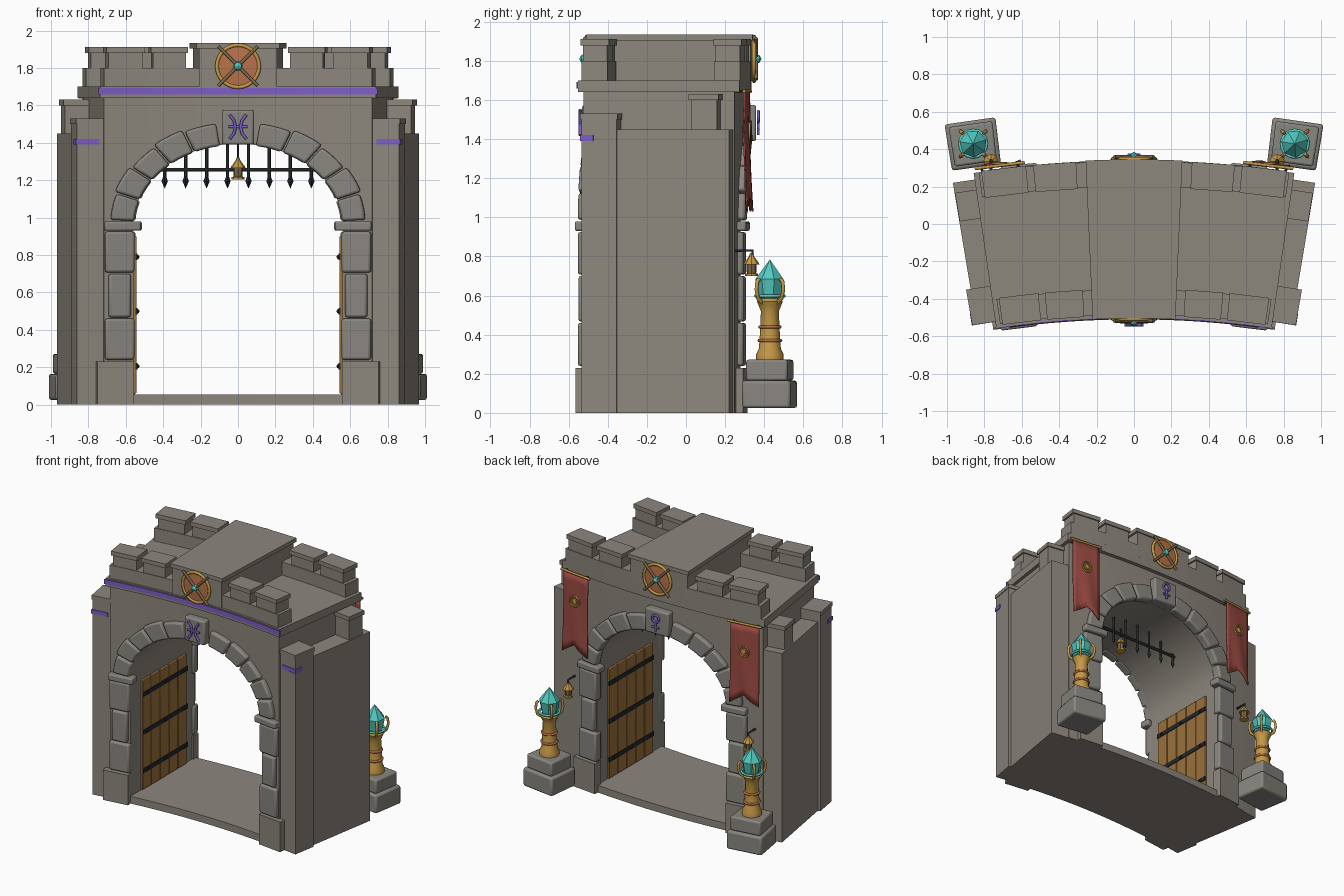
import bpy, bmesh, math
from mathutils import Vector

if "Cube" in bpy.data.objects:
    bpy.data.objects.remove(bpy.data.objects["Cube"])

def mat(name, r, g, b):
    m = bpy.data.materials.new(name)
    m.diffuse_color = (r, g, b, 1)
    m.use_nodes = True
    m.node_tree.nodes["Principled BSDF"].inputs["Base Color"].default_value = m.diffuse_color
    return m

STONE = mat("stone", .265, .240, .203)
TRIM = mat("trim_stone", .250, .238, .212)
PURPLE = mat("purple", .21, .11, .58)
TEAL = mat("teal_crystal", .09, .60, .54)
GOLD = mat("gold", .56, .32, .06)
COPPER = mat("copper", .48, .17, .07)
RED = mat("red_cloth", .33, .07, .055)
WOOD = mat("wood", .33, .165, .045)
IRON = mat("iron", .016, .020, .022)
BRONZE = mat("dark_bronze", .20, .14, .07)

RC, RM = 5.6, 5.52          # bend centre distance, radius where u equals x

def bend(u, y, z):
    t = u / RM
    return Vector(((RC + y) * math.sin(t), (RC + y) * math.cos(t) - RC, z))

def flat(x, y, z):
    return Vector((x, y, z))

def finish(name, bm, m, bevel=0, smooth=30):
    bmesh.ops.recalc_face_normals(bm, faces=bm.faces)
    me = bpy.data.meshes.new(name)
    bm.to_mesh(me)
    bm.free()
    ob = bpy.data.objects.new(name, me)
    bpy.context.collection.objects.link(ob)
    me.materials.append(m)
    if bevel:
        b = ob.modifiers.new("bevel", 'BEVEL')
        b.width, b.segments, b.limit_method, b.angle_limit = bevel, 2, 'ANGLE', .6
    if smooth:
        bpy.ops.object.select_all(action='DESELECT')
        ob.select_set(True)
        bpy.context.view_layer.objects.active = ob
        bpy.ops.object.shade_smooth_by_angle(angle=math.radians(smooth))
    return ob

def strip(name, sections, y0, y1, m, bevel=0, place=bend):
    """Solid swept through (lower point, upper point) pairs, between two depths."""
    bm = bmesh.new()
    rings = [[bm.verts.new(place(p[0], y, p[1])) for p, y in ((a, y0), (b, y0), (b, y1), (a, y1))]
             for a, b in sections]
    for r, s in zip(rings, rings[1:]):
        for i in range(4):
            bm.faces.new((r[i], r[(i + 1) % 4], s[(i + 1) % 4], s[i]))
    bm.faces.new(rings[0])
    bm.faces.new(rings[-1])
    return finish(name, bm, m, bevel)

def box(name, u0, u1, y0, y1, z0, z1, m=STONE, bevel=0, n=1, place=bend):
    us = [u0 + (u1 - u0) * i / n for i in range(n + 1)]
    return strip(name, [((u, z0), (u, z1)) for u in us], y0, y1, m, bevel, place)

def lathe(name, prof, loc, m, n=16, rot=(0, 0, 0), smooth=40):
    bm = bmesh.new()
    rings = [[bm.verts.new((r * math.cos(k * math.tau / n), r * math.sin(k * math.tau / n), h))
              for k in range(n)] for r, h in prof]
    for a, b in zip(rings, rings[1:]):
        for k in range(n):
            bm.faces.new((a[k], a[(k + 1) % n], b[(k + 1) % n], b[k]))
    bm.faces.new(rings[0])
    bm.faces.new(rings[-1])
    bmesh.ops.remove_doubles(bm, verts=bm.verts, dist=1e-5)
    ob = finish(name, bm, m, 0, smooth)
    ob.location, ob.rotation_euler = loc, rot
    return ob

def tube(name, pts, r, m, closed=False):
    cu = bpy.data.curves.new(name, 'CURVE')
    cu.dimensions, cu.bevel_depth, cu.bevel_resolution, cu.use_fill_caps = '3D', r, 1, True
    sp = cu.splines.new('POLY')
    sp.points.add(len(pts) - 1)
    for p, q in zip(sp.points, pts):
        p.co = (*q, 1)
    sp.use_cyclic_u = closed
    ob = bpy.data.objects.new(name, cu)
    bpy.context.collection.objects.link(ob)
    cu.materials.append(m)
    bpy.ops.object.select_all(action='DESELECT')
    ob.select_set(True)
    bpy.context.view_layer.objects.active = ob
    bpy.ops.object.convert(target='MESH')

def circle(c, r, n=20, upright=True):
    pts = [(r * math.cos(k * math.tau / n), r * math.sin(k * math.tau / n)) for k in range(n)]
    return [Vector(c) + Vector((a, 0, b) if upright else (a, b, 0)) for a, b in pts]

# Curved wall with a straight arched passage
A, B, SPRING = .56, .435, .96
wall = box("gate_wall", -.775, .775, -.475, .305, 0, 1.65, n=12)
secs = [((-A, .055), (-A, SPRING))]
for i in range(1, 32):
    t = math.pi * (1 - i / 32)
    secs.append(((A * math.cos(t), .055), (A * math.cos(t), SPRING + B * math.sin(t))))
secs.append(((A, .055), (A, SPRING)))
cutter = strip("passage_cutter", secs, -1, 1, STONE, place=flat)
cutter.hide_render = True
bo = wall.modifiers.new("passage", 'BOOLEAN')
bo.object, bo.operation, bo.solver = cutter, 'DIFFERENCE', 'EXACT'
bpy.ops.object.select_all(action='DESELECT')
wall.select_set(True)
bpy.context.view_layer.objects.active = wall
bpy.ops.object.modifier_apply(modifier="passage")
bpy.data.objects.remove(cutter)
bpy.ops.object.shade_smooth_by_angle(angle=math.radians(30))

# Cornice, deck and central raised block
box("cornice", -.80, .80, -.50, .335, 1.64, 1.70, n=12)
box("cornice_stripe", -.81, .81, -.506, -.498, 1.658, 1.692, PURPLE, n=12)
box("centre_block", -.225, .225, -.495, .335, 1.70, 1.905, n=4)
box("centre_cap", -.24, .24, -.505, .345, 1.905, 1.935, n=4)

for s in (-1, 1):
    # Parapets with two capped merlons per side, front and back
    for y0, y1 in ((-.485, -.35), (.20, .335)):
        box("parapet", s * .225, s * .775, y0, y1, 1.70, 1.80, n=4)
        for a, b in ((.30, .49), (.55, .75)):
            box("merlon", s * a, s * b, y0 + .005, y1 - .005, 1.80, 1.88)
            box("merlon_cap", s * (a - .012), s * (b + .012), y0 - .005, y1 + .005, 1.88, 1.912)
    # Flanking wings, stepped along the top
    box("wing", s * .74, s * .91, -.45, .30, 0, 1.45)
    box("wing_front_pier", s * .76, s * .93, -.462, -.28, 0, 1.50)
    box("wing_front_cap", s * .77, s * .935, -.468, -.275, 1.50, 1.53)
    box("wing_stripe", s * .80, s * .937, -.469, -.40, 1.39, 1.42, PURPLE)
    box("wing_rear_merlon", s * .76, s * .90, .10, .235, 1.45, 1.60)
    box("wing_rear_cap", s * .75, s * .908, .09, .245, 1.60, 1.632)

# Stone surround on both faces
for f, yo, yi in ((-1, -.51, -.44), (1, .34, .27)):
    k = RM / (RC + yo)                  # keeps widths equal on both faces
    for s in (-1, 1):
        box("plinth", s * .557 * k, s * .755 * k, yo, yi, 0, .23)
        for a, b, z0, z1 in ((.553, .71, .24, .46), (.572, .69, .467, .70), (.553, .71, .707, .925)):
            box("jamb_stone", s * a * k, s * b * k, yo - f * .005, yi, z0, z1, TRIM, .013)
        box("capital", s * .52 * k, s * .715 * k, yo + f * .01, yi, .93, .98, TRIM, .01)
        for i in range(5):
            secs = []
            for j in range(4):
                t = math.radians(3 + 15.6 * i + 14.6 * j / 3)
                g = .012 if i % 2 else 0
                c, d = s * math.cos(t) * k, math.sin(t)
                secs.append((((A - .005) * c, SPRING + (B - .005) * d),
                             ((.68 + g) * c, SPRING + (.55 + g) * d)))
            strip("arch_stone", secs, yo, yi, TRIM, .013)
    box("keystone", -.093, .093, yo + f * .02, yi, 1.39, 1.575, TRIM, .012)

    # Raised ornament on the keystone
    yg = yo + f * .03
    if f < 0:
        for s in (-1, 1):
            tube("ornament_arc", [(s * x, yg, z) for x, z in
                 ((.045, 1.55), (.022, 1.52), (.013, 1.485), (.022, 1.45), (.045, 1.42))], .009, PURPLE)
        tube("ornament_bar", [(-.05, yg, 1.485), (.05, yg, 1.485)], .008, PURPLE)
    else:
        tube("ornament_ring", circle((0, yg, 1.515), .028), .008, PURPLE, True)
        tube("ornament_stem", [(0, yg, 1.488), (0, yg, 1.42)], .008, PURPLE)
        tube("ornament_bar", [(-.03, yg, 1.45), (.03, yg, 1.45)], .008, PURPLE)

    # Round shield on the parapet
    ys = -.50 if f < 0 else .34
    rot = (-f * math.pi / 2, 0, 0)
    lathe("shield_disc", [(.112, -.02), (.112, .008), (.05, .013), (0, .014)], (0, ys, 1.81), COPPER, 24, rot)
    tube("shield_rim", circle((0, ys + f * .008, 1.81), .113, 28), .011, GOLD, True)
    for s in (-1, 1):
        tube("shield_cross", [(-s * .105, ys + f * .018, 1.705), (s * .105, ys + f * .018, 1.915)], .010, BRONZE)
    lathe("shield_gem", [(.026, 0), (.02, .025), (0, .036)], (0, ys + f * .01, 1.81), TEAL, 8, rot, 0)

# Portcullis
tube("portcullis_bar", [(-.41, -.03, 1.257), (.41, -.03, 1.257)], .011, IRON)
for i in range(8):
    x = (i - 3.5) * .112
    top = SPRING + B * math.sqrt(1 - (x / A) ** 2)
    tube("portcullis_upright", [(x, -.03, 1.20), (x, -.03, top + .01)], .009, IRON)
    lathe("portcullis_spike", [(0, 1.155), (.017, 1.195), (.008, 1.22)], (x, -.03, 0), IRON, 4, (0, 0, 0), 0)

def lantern(x, y, z):
    """Hanging lantern whose bottom is at z."""
    lathe("lantern_base", [(.034, 0), (.034, .012), (.024, .014)], (x, y, z), GOLD, 8, smooth=0)
    lathe("lantern_body", [(.024, .012), (.026, .065)], (x, y, z), BRONZE, 8, smooth=0)
    lathe("lantern_roof", [(.040, .06), (.036, .07), (.013, .10), (.008, .115), (0, .118)],
          (x, y, z), GOLD, 8, smooth=0)

lantern(0, -.15, 1.205)
tube("lantern_chain", [(0, -.15, 1.31), (0, -.15, 1.40)], .005, IRON)

for s in (-1, 1):
    # Open plank doors against the passage walls
    for i in range(5):
        y = -.38 + .108 * i
        box("door_plank", s * .543, s * .562, y, y + .104, .06, .90, WOOD, .004, place=flat)
    for z in (.205, .50, .79):
        box("door_band", s * .538, s * .55, -.38, .16, z - .017, z + .017, IRON, place=flat)
        for y in (-.33, -.11, .11):
            lathe("door_stud", [(.013, 0), (.008, .010), (0, .012)], (s * .539, y, z), IRON, 6,
                  (0, -s * math.pi / 2, 0), 0)

    # Rear banners, swallow-tailed and gently waved
    c, n, rows = s * .667, 8, 10
    bm = bmesh.new()
    grid = []
    for j in range(rows + 1):
        row = []
        for i in range(n + 1):
            t, v = 2 * i / n - 1, j / rows
            z = 1.64 - v * (.61 - .075 * (1 - abs(t)))
            row.append(bm.verts.new(bend(c + .105 * t, .358 + .012 * v + .009 * v * math.sin(4 * t + 3 * v), z)))
        grid.append(row)
    for j in range(rows):
        for i in range(n):
            bm.faces.new((grid[j][i], grid[j][i + 1], grid[j + 1][i + 1], grid[j + 1][i]))
    banner = finish("banner", bm, RED)
    banner.modifiers.new("thickness", 'SOLIDIFY').thickness = .008
    tube("banner_rod", [bend(c - .125, .358, 1.645), bend(c + .125, .358, 1.645)], .009, GOLD)
    for d in (-.09, .09):
        tube("rod_bracket", [bend(c + d, .30, 1.645), bend(c + d, .362, 1.645)], .007, IRON)
    e = bend(c, .368, 1.44)
    tube("banner_emblem_ring", circle(e, .04), .006, GOLD, True)
    lathe("banner_emblem", [(.022, -.006), (.02, .006), (0, .008)], e, GOLD, 8, (-math.pi / 2, 0, 0))

    # Rear wall lamps
    tube("lamp_bracket", [(s * .765, .24, .83), (s * .765, .34, .83), (s * .765, .34, .81)], .008, IRON)
    lantern(s * .765, .335, .70)

    # Crystal pillars on stone pedestals
    u, y = s * .782, .49
    box("pedestal_base", u - .122, u + .122, y - .125, y + .125, .025, .165, TRIM, .014)
    box("pedestal_top", u - .105, u + .105, y - .107, y + .107, .165, .272, TRIM, .012)
    p = bend(u, y, 0)
    lathe("pillar", [(.07, .27), (.07, .30), (.056, .33), (.050, .42), (.046, .52), (.058, .55),
                     (.066, .57), (.05, .585)], p, GOLD, 12)
    for z, r in ((.37, .055), (.44, .051)):
        tube("pillar_ring", circle(p + Vector((0, 0, z)), r, 16, False), .009, COPPER, True)
    tube("crystal_ring", circle(p + Vector((0, 0, .598)), .072, 16, False), .009, TEAL, True)
    lathe("crystal", [(.035, .57), (.058, .60), (.074, .685), (0, .785)], p, TEAL, 7, (0, 0, .3), 0)
    for k in range(4):
        a = math.radians(45 + 90 * k)
        tube("crystal_claw", [p + Vector((r * math.cos(a), r * math.sin(a), z)) for r, z in
             ((.05, .56), (.085, .585), (.097, .63), (.092, .67), (.078, .685))], .010, GOLD)
